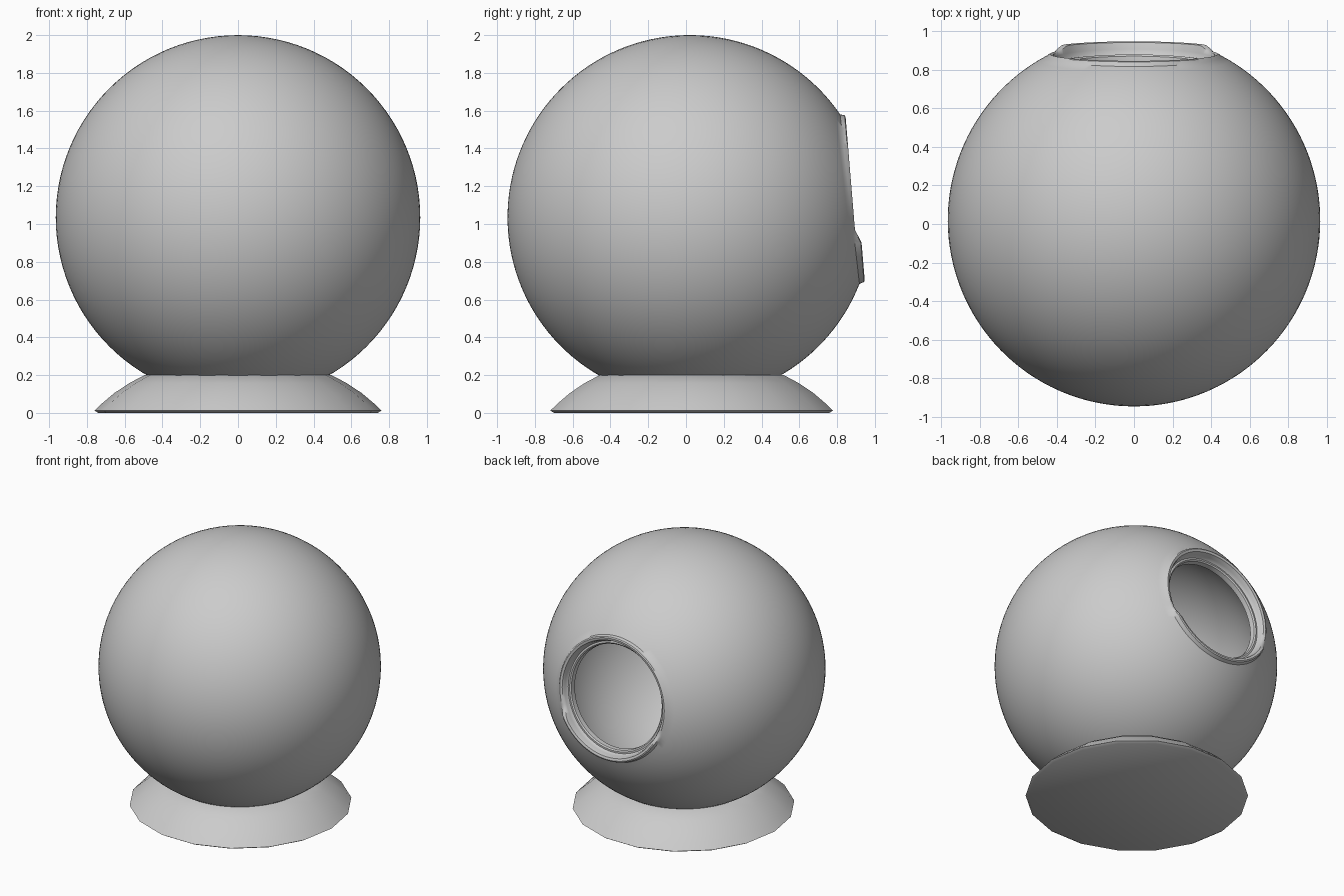
import bpy, bmesh
from math import sin, cos, asin, pi, radians
from mathutils import Matrix

if "Cube" in bpy.data.objects:
    bpy.data.objects.remove(bpy.data.objects["Cube"])

CENTRE = (0, 0.02, 1.035)
R_OUT, R_IN = 0.965, 0.86


def lathe(name, profile, sides, shift=None, angle=40):
    """Revolve (radius, height) points about z; zero radius makes a pole."""
    bm = bmesh.new()
    rings = []
    for i, (r, h) in enumerate(profile):
        if r < 1e-6:
            rings.append([bm.verts.new((0, 0, h))] * sides)
            continue
        ring = []
        for k in range(sides):
            a = 2 * pi * k / sides
            x, y = r * cos(a), r * sin(a)
            ring.append(bm.verts.new((x, y, h + (shift(i, y) if shift else 0))))
        rings.append(ring)
    for a, b in zip(rings, rings[1:]):
        for k in range(sides):
            n = (k + 1) % sides
            bm.faces.new(list(dict.fromkeys((a[k], a[n], b[n], b[k]))))
    bmesh.ops.recalc_face_normals(bm, faces=bm.faces[:])
    me = bpy.data.meshes.new(name)
    bm.to_mesh(me)
    bm.free()
    ob = bpy.data.objects.new(name, me)
    bpy.context.collection.objects.link(ob)
    bpy.ops.object.select_all(action='DESELECT')
    ob.select_set(True)
    bpy.context.view_layer.objects.active = ob
    bpy.ops.object.shade_smooth_by_angle(angle=radians(angle))
    return ob


def arc(radius, rho_end, steps):
    """Sphere profile from the pole opposite the opening up to the rim."""
    end = pi - asin(rho_end / radius)
    return [(radius * sin(end * i / steps), -radius * cos(end * i / steps))
            for i in range(steps + 1)]


# hollow sphere: outer skin, raised rim, stepped collar, inner skin
outer = arc(R_OUT, 0.452, 56)
rim = [(0.444, 0.862), (0.435, 0.8665), (0.418, 0.862)]
collar = [(0.408, 0.845), (0.405, 0.825), (0.398, 0.818), (0.385, 0.82),
          (0.376, 0.812), (0.373, 0.79)]
inner = arc(R_IN, 0.373, 48)[::-1]
first = len(outer)


def rim_shift(i, v):
    # rim leans slightly, and its lower part stands prouder
    if not first <= i < first + len(rim):
        return 0
    t = min(1, max(0, (-0.165 - v) / 0.07))
    return 0.031 * v + 0.0295 * t


shell = lathe("hollow_sphere", outer + rim + collar + inner, 112, rim_shift)
# turn the opening towards the back, tipped slightly up
shell.matrix_world = Matrix.Translation(CENTRE) @ Matrix.Rotation(radians(6.5), 4, 'X') \
    @ Matrix(((-1, 0, 0, 0), (0, 0, 1, 0), (0, 1, 0, 0), (0, 0, 0, 1)))

# flared foot with a coarse outline
foot = lathe("base", [(0, 0.2), (0.495, 0.2), (0.575, 0.158), (0.655, 0.105),
                      (0.72, 0.05), (0.76, 0.012), (0.74, 0), (0, 0)], 18)
foot.location = (0, 0.03, 0)
